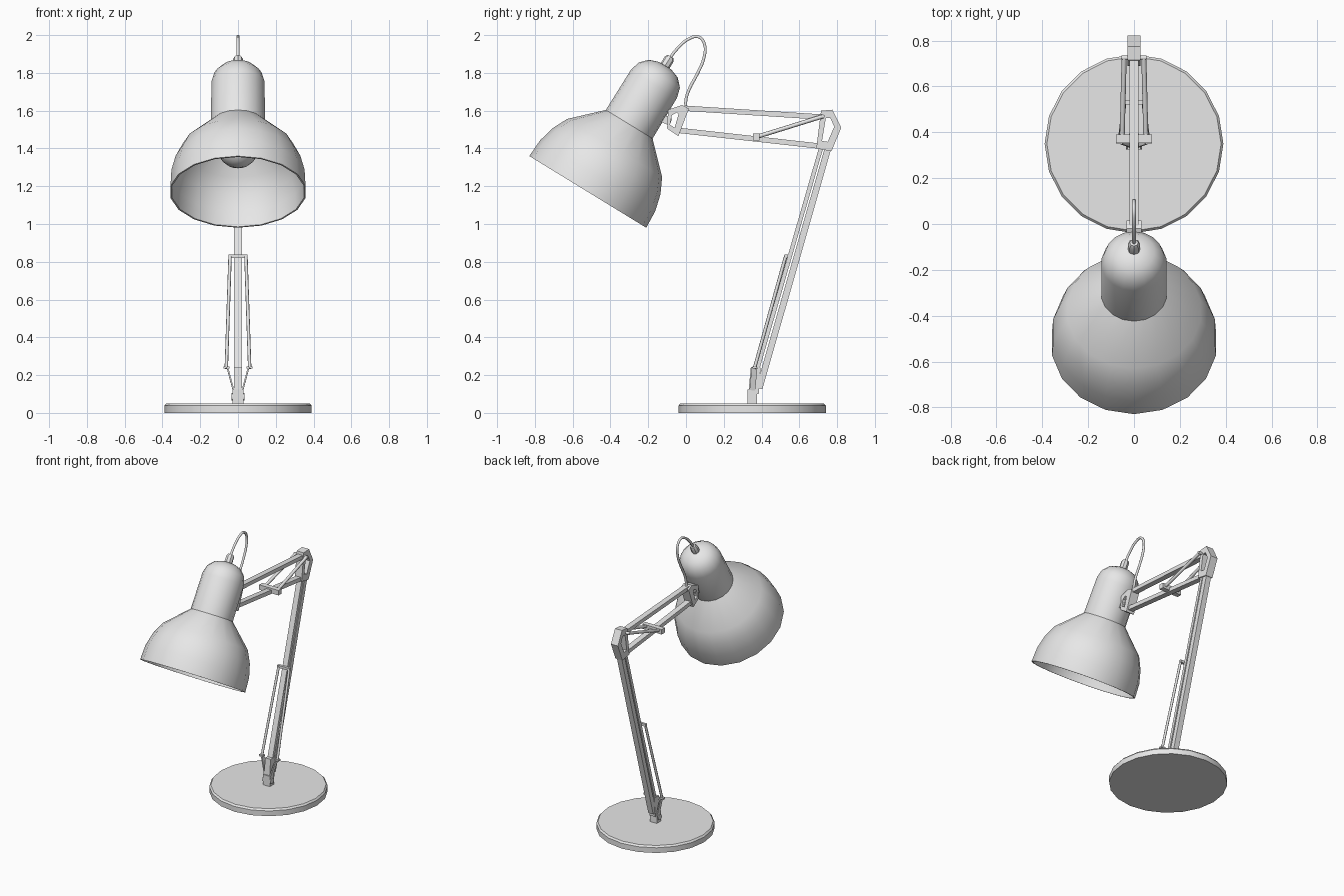
import bpy, bmesh
from math import pi, cos, sin, radians
from mathutils import Matrix, Vector

if "Cube" in bpy.data.objects:
    bpy.data.objects.remove(bpy.data.objects["Cube"], do_unlink=True)

grey = bpy.data.materials.new("light_grey")
grey.use_nodes = True
grey.diffuse_color = (0.8, 0.8, 0.8, 1)
grey.node_tree.nodes["Principled BSDF"].inputs["Base Color"].default_value = (0.8, 0.8, 0.8, 1)


def finish(name, bm, smooth=None):
    bmesh.ops.recalc_face_normals(bm, faces=bm.faces)
    mesh = bpy.data.meshes.new(name)
    bm.to_mesh(mesh)
    bm.free()
    mesh.materials.append(grey)
    obj = bpy.data.objects.new(name, mesh)
    bpy.context.collection.objects.link(obj)
    if smooth:
        bpy.ops.object.select_all(action='DESELECT')
        obj.select_set(True)
        bpy.context.view_layer.objects.active = obj
        bpy.ops.object.shade_smooth_by_angle(angle=radians(smooth))
    return obj


def lathe(name, profile, sides, matrix, smooth=35):
    """Spin (radius, height) points around local z, starting at the front."""
    bm = bmesh.new()
    rings = []
    for r, h in profile:
        count = sides if r > 0 else 1
        rings.append([bm.verts.new((r * cos(2 * pi * i / sides - pi / 2),
                                    r * sin(2 * pi * i / sides - pi / 2), h))
                      for i in range(count)])
    for a, b in zip(rings, rings[1:]):
        for i in range(sides):
            j = (i + 1) % sides
            quad = [a[i % len(a)], a[j % len(a)], b[j % len(b)], b[i % len(b)]]
            bm.faces.new(list(dict.fromkeys(quad)))
    bm.transform(matrix)
    return finish(name, bm, smooth)


def along(a, b):
    """Frame at the middle of a-b with z along it and x kept sideways."""
    a, b = Vector(a), Vector(b)
    z = (b - a).normalized()
    x = Vector((1, 0, 0)) if abs(z.x) < 0.99 else Vector((0, 1, 0))
    x = (x - z * x.dot(z)).normalized()
    m = Matrix((x, z.cross(x), z)).transposed().to_4x4()
    return Matrix.Translation((a + b) / 2) @ m, (b - a).length


def bar(name, a, b, width, depth):
    m, length = along(a, b)
    bm = bmesh.new()
    bmesh.ops.create_cube(bm, size=1, matrix=m @ Matrix.Diagonal((width, depth, length, 1)))
    return finish(name, bm)


def rod(name, a, b, radius, sides=8):
    m, length = along(a, b)
    bm = bmesh.new()
    bmesh.ops.create_cone(bm, cap_ends=True, segments=sides, radius1=radius,
                          radius2=radius, depth=length, matrix=m)
    return finish(name, bm, 50)


def plate(name, outline, half, hole=None):
    """Extrude a (y, z) outline across x, with an optional matching hole."""
    bm = bmesh.new()
    n = len(outline)

    def ring(pts, x):
        return [bm.verts.new((x, y, z)) for y, z in pts]

    def bridge(a, b):
        for i in range(n):
            j = (i + 1) % n
            bm.faces.new((a[i], a[j], b[j], b[i]))

    left, right = ring(outline, half), ring(outline, -half)
    bridge(left, right)
    if hole:
        hole_left, hole_right = ring(hole, half), ring(hole, -half)
        bridge(hole_left, hole_right)
        bridge(left, hole_left)
        bridge(right, hole_right)
    else:
        bm.faces.new(left)
        bm.faces.new(right)
    return finish(name, bm)


# Base disc and its pivot
lathe("base", [(0, 0), (0.39, 0), (0.39, 0.038), (0.38, 0.05), (0, 0.05)], 20,
      Matrix.Translation((0, 0.35, 0)))
bar("base_post", (0, 0.35, 0.045), (0, 0.35, 0.125), 0.056, 0.05)
rod("base_pivot", (-0.034, 0.345, 0.085), (0.034, 0.345, 0.085), 0.02, 12)
plate("base_bracket", [(0.33, 0.1), (0.343, 0.24), (0.395, 0.24), (0.385, 0.1)], 0.022)

# Lower arm
bar("lower_arm_rear", (0, 0.388, 0.13), (0, 0.757, 1.42), 0.04, 0.034)
bar("lower_arm_front", (0, 0.374, 0.22), (0, 0.72, 1.42), 0.04, 0.022)
bar("lower_crossbar", (-0.05, 0.53, 0.83), (0.05, 0.53, 0.83), 0.018, 0.018)

# Upper arm
bar("upper_arm_top", (0, -0.01, 1.613), (0, 0.74, 1.565), 0.04, 0.028)
bar("upper_arm_bottom", (0, -0.05, 1.497), (0, 0.73, 1.41), 0.04, 0.028)
bar("upper_crossbar", (-0.078, 0.372, 1.46), (0.078, 0.372, 1.46), 0.036, 0.036)

# Paired springs and their flared holders
for side, s in (("left", 1), ("right", -1)):
    rod("lower_spring_" + side, (s * 0.062, 0.362, 0.235), (s * 0.042, 0.528, 0.83), 0.009)
    bar("spring_holder_" + side, (s * 0.02, 0.35, 0.105), (s * 0.056, 0.363, 0.24), 0.008, 0.03)
    bar("spring_foot_" + side, (s * 0.045, 0.363, 0.24), (s * 0.078, 0.363, 0.24), 0.024, 0.012)
    rod("upper_spring_" + side, (s * 0.052, 0.37, 1.46), (s * 0.043, 0.725, 1.57), 0.011)
rod("upper_spring_pin", (-0.055, 0.725, 1.57), (0.055, 0.725, 1.57), 0.01)

# Elbow and head brackets
plate("elbow_bracket",
      [(0.715, 1.6), (0.775, 1.605), (0.822, 1.51), (0.77, 1.385), (0.69, 1.4)], 0.028,
      [(0.74, 1.56), (0.765, 1.56), (0.785, 1.515), (0.75, 1.435), (0.72, 1.44)])
plate("head_bracket",
      [(-0.095, 1.605), (-0.02, 1.63), (0.015, 1.61), (-0.04, 1.465), (-0.1, 1.505)], 0.032,
      [(-0.075, 1.575), (-0.05, 1.59), (-0.04, 1.58), (-0.06, 1.51), (-0.085, 1.525)])
bar("head_mount", (0, -0.14, 1.565), (0, -0.08, 1.54), 0.04, 0.04)

# Lamp head, tilted forward: outer skin, then back down the inside
head = Matrix.Translation((0, -0.52, 1.17)) @ Matrix.Rotation(radians(-31.5), 4, 'X')
bell = [(0.363, 0), (0.358, 0.1), (0.335, 0.19), (0.295, 0.272), (0.145, 0.42)]
cap = [(0.143, 0.67), (0.128, 0.725), (0.09, 0.765), (0.04, 0.783), (0, 0.785)]
inside = [(0, 0.66)] + [(r - 0.009, h - 0.006 * (h > 0)) for r, h in
                        [(0.14, 0.665)] + bell[::-1]]
lathe("lamp_shade", bell + cap, 18, head)
lathe("shade_lining", inside + [bell[0]], 18, head)
lathe("cable_socket", [(0, 0.77), (0.027, 0.77), (0.027, 0.825), (0.018, 0.84), (0, 0.84)], 8, head)

# Bulb
bulb = [(0.11 * sin(pi * i / 10), 0.275 - 0.11 * cos(pi * i / 10)) for i in range(1, 9)]
lathe("bulb", [(0, 0.165)] + bulb + [(0.05, 0.45), (0.05, 0.66), (0, 0.66)], 16, head, 60)

# Cable looping from the socket to the arm
path = [(-0.105, 1.85), (-0.045, 1.93), (0.015, 1.98), (0.065, 1.991), (0.097, 1.955),
        (0.095, 1.88), (0.06, 1.795), (0.02, 1.72), (0.0, 1.66), (0.0, 1.6)]
curve = bpy.data.curves.new("cable", 'CURVE')
curve.dimensions = '3D'
curve.bevel_depth = 0.009
curve.bevel_resolution = 1
curve.resolution_u = 4
curve.use_fill_caps = True
spline = curve.splines.new('BEZIER')
spline.bezier_points.add(len(path) - 1)
for point, (y, z) in zip(spline.bezier_points, path):
    point.co = (0, y, z)
    point.handle_left_type = point.handle_right_type = 'AUTO'
curve.materials.append(grey)
bpy.context.collection.objects.link(bpy.data.objects.new("cable", curve))
